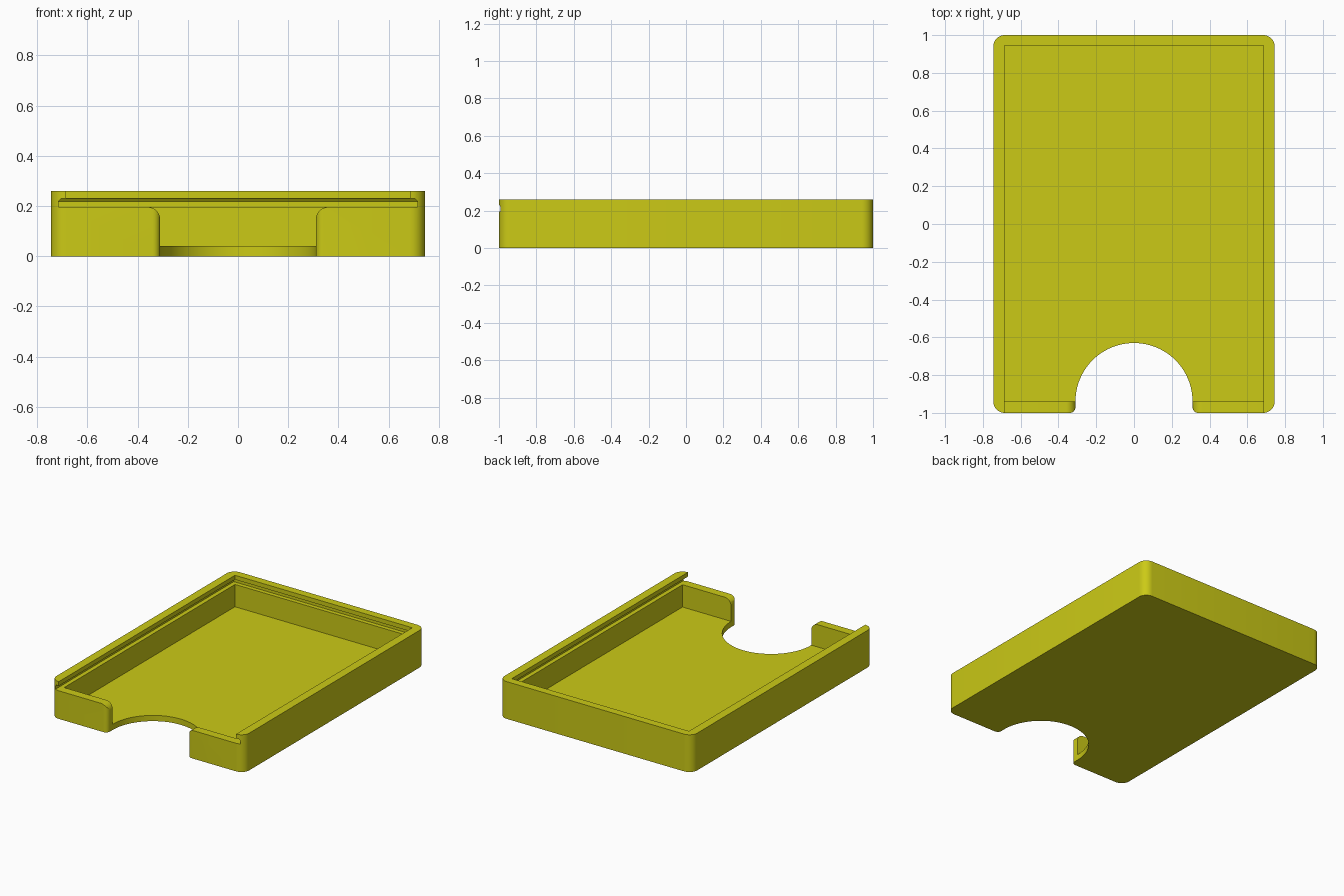
import bpy, bmesh, math
from mathutils import Vector

if "Cube" in bpy.data.objects:
    bpy.data.objects.remove(bpy.data.objects["Cube"])

W, L, H = 0.745, 1.0, 0.26      # half width, half length, height
IN_X, FRONT, BACK = 0.685, -0.94, 0.945
FLOOR, RAIL = 0.04, 0.196       # floor top, lid rail height
NOTCH = 0.31                    # finger notch radius

yellow = bpy.data.materials.new("olive yellow")
yellow.diffuse_color = (0.60, 0.59, 0.008, 1)
yellow.use_nodes = True
yellow.node_tree.nodes["Principled BSDF"].inputs["Base Color"].default_value = yellow.diffuse_color


def loft(name, rings):
    """Closed solid through rings with equal point counts."""
    bm = bmesh.new()
    vs = [[bm.verts.new(p) for p in r] for r in rings]
    n = len(vs[0])
    bm.faces.new(vs[0])
    bm.faces.new(vs[-1])
    for a, b in zip(vs, vs[1:]):
        for i in range(n):
            j = (i + 1) % n
            bm.faces.new((a[i], a[j], b[j], b[i]))
    bmesh.ops.recalc_face_normals(bm, faces=bm.faces)
    me = bpy.data.meshes.new(name)
    bm.to_mesh(me)
    bm.free()
    me.materials.append(yellow)
    ob = bpy.data.objects.new(name, me)
    bpy.context.collection.objects.link(ob)
    return ob


def arc(cx, cy, r, a0, a1, n):
    return [(cx + r * math.cos(math.radians(a0 + (a1 - a0) * i / n)),
             cy + r * math.sin(math.radians(a0 + (a1 - a0) * i / n))) for i in range(n + 1)]


def rect(x, y0, y1, z):
    return [(-x, y0, z), (x, y0, z), (x, y1, z), (-x, y1, z)]


# Tray outline: right half from the notch to the back, then mirrored
r, e = 0.06, 0.03
half = arc(0, FRONT, NOTCH, 90, 0, 24)
half += arc(NOTCH + e, -L + e, e, 180, 270, 6)
half += arc(W - r, -L + r, r, -90, 0, 8)
half += arc(W - r, L - r, r, 0, 90, 8)
outline = half + [(-x, y) for x, y in reversed(half[1:])]
tray = loft("card_tray", [[(x, y, z) for x, y in outline] for z in (0, H)])

# Inner compartment
cavity = loft("cavity_cutter", [rect(IN_X, FRONT, BACK, z) for z in (FLOOR, 0.21)])

# Sliding lid channel with a bevelled upper edge, open at the front
channel = loft("channel_cutter", [
    rect(0.715, -1.1, 0.975, RAIL), rect(0.715, -1.1, 0.975, 0.218),
    rect(0.705, -1.1, 0.965, 0.23), rect(IN_X, -1.1, BACK, 0.23),
    rect(IN_X, -1.1, BACK, 0.3)])

# Rounded upper corners of the front wall beside the notch
f = 0.05
flare = [(0.30, 0.13)] + arc(NOTCH + f, RAIL - f, f, 180, 90, 8) + [(NOTCH + f, 0.21)]
flare += [(-x, z) for x, z in reversed(flare)]
corner = loft("corner_cutter", [[(x, y, z) for x, z in flare] for y in (-1.1, -0.92)])

bpy.context.view_layer.objects.active = tray
for cutter in (cavity, channel, corner):
    cutter.hide_render = True
    mod = tray.modifiers.new(cutter.name, 'BOOLEAN')
    mod.operation = 'DIFFERENCE'
    mod.solver = 'EXACT'
    mod.object = cutter
    bpy.ops.object.modifier_apply(modifier=mod.name)
    bpy.data.objects.remove(cutter)

bpy.ops.object.select_all(action='DESELECT')
tray.select_set(True)
bpy.ops.object.shade_smooth_by_angle(angle=math.radians(30))
